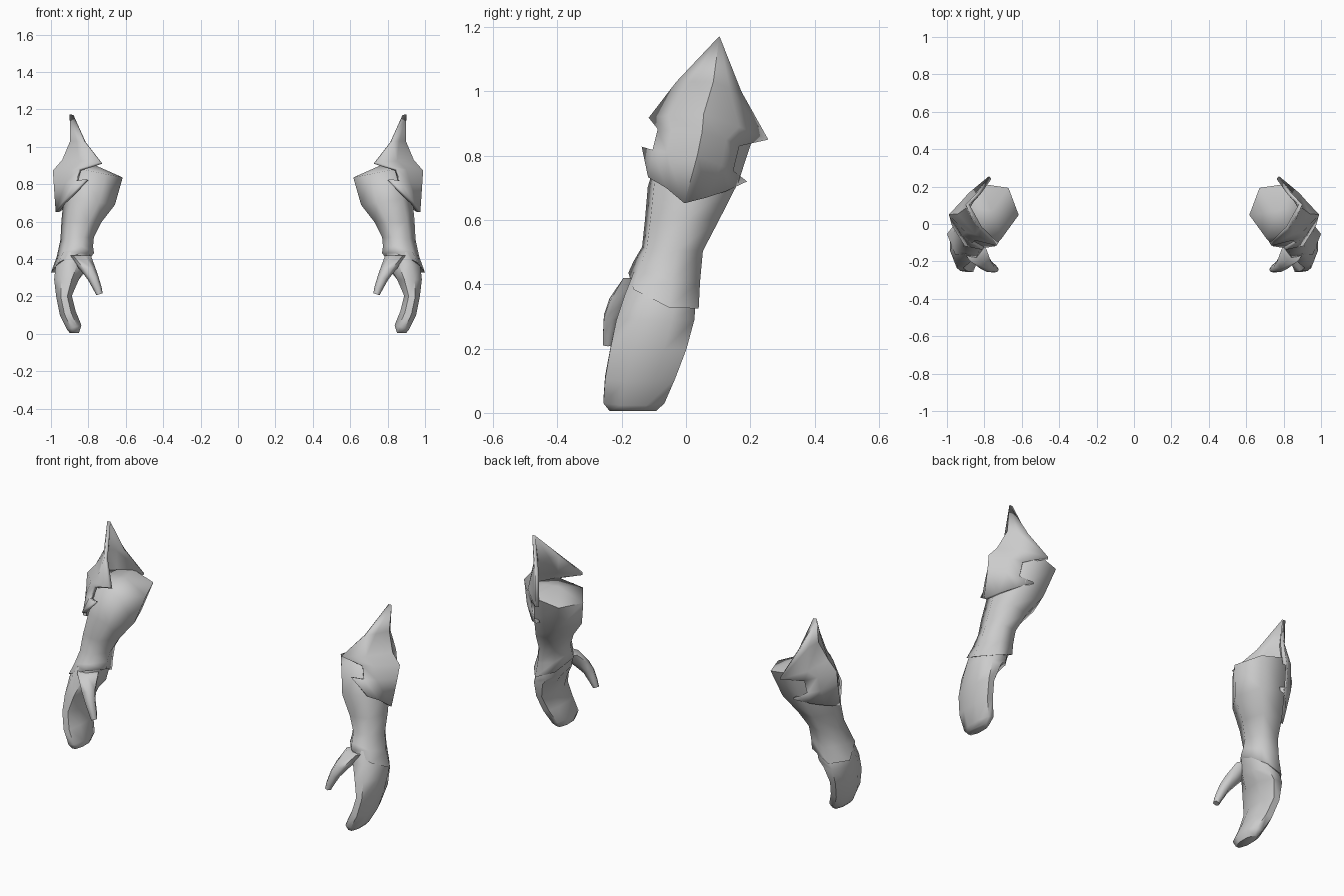
import bpy, bmesh, math

if "Cube" in bpy.data.objects:
    bpy.data.objects.remove(bpy.data.objects["Cube"])

metal = bpy.data.materials.new("plain grey")
metal.diffuse_color = (0.6, 0.6, 0.6, 1)
metal.use_nodes = True
metal.node_tree.nodes["Principled BSDF"].inputs["Base Color"].default_value = metal.diffuse_color


def finish(name, bm, angle, thickness=0):
    """Turn a bmesh into a smooth object mirrored to the other arm."""
    bmesh.ops.recalc_face_normals(bm, faces=bm.faces)
    mesh = bpy.data.meshes.new(name)
    bm.to_mesh(mesh)
    bm.free()
    mesh.materials.append(metal)
    ob = bpy.data.objects.new(name, mesh)
    bpy.context.collection.objects.link(ob)
    if thickness:
        solid = ob.modifiers.new("thickness", 'SOLIDIFY')
        solid.thickness = thickness
        solid.offset = -1
    mirror = ob.modifiers.new("other_arm", 'MIRROR')
    mirror.use_mirror_merge = False
    bpy.ops.object.select_all(action='DESELECT')
    ob.select_set(True)
    bpy.context.view_layer.objects.active = ob
    bpy.ops.object.shade_smooth_by_angle(angle=math.radians(angle))
    return ob


def loft(name, rings, sides, turn, angle, dome=0.0, grow=1.0):
    """Rings are (cx, cy, z, rx, ry, x slope, y slope), joined and capped."""
    bm = bmesh.new()
    loops = []
    for cx, cy, z, rx, ry, sx, sy in rings:
        loop = []
        for i in range(sides):
            a = math.radians(turn) + math.tau * i / sides
            dx, dy = rx * grow * math.cos(a), ry * grow * math.sin(a)
            loop.append(bm.verts.new((cx + dx, cy + dy, z + sx * dx + sy * dy)))
        loops.append(loop)
    for lo, hi in zip(loops, loops[1:]):
        for i in range(sides):
            j = (i + 1) % sides
            bm.faces.new((lo[i], lo[j], hi[j], hi[i]))
    bm.faces.new(loops[0])
    top = bm.verts.new((rings[-1][0], rings[-1][1], rings[-1][2] + dome))
    for i in range(sides):
        bm.faces.new((loops[-1][i], loops[-1][(i + 1) % sides], top))
    return finish(name, bm, angle)


# Forearm sleeve: flared cuff, narrow wrist, wide elbow with a low cap
loft("forearm", [
    (.885, -.070, .38, .116, .118, -.40, -.35),
    (.872, -.060, .44, .098, .112, -.25, -.20),
    (.860, -.042, .51, .090, .102, -.05, -.05),
    (.838, -.012, .60, .107, .125, .05, 0),
    (.795, .022, .71, .138, .152, .15, 0),
    (.760, .070, .865, .145, .156, .20, 0),
], 6, 8, 80, dome=.035)

# Mitten hand curving down and inward
loft("hand", [
    (.875, -.165, .006, .026, .075, 0, 0),
    (.876, -.162, .035, .040, .098, -.3, 0),
    (.910, -.143, .11, .043, .112, -.3, 0),
    (.930, -.117, .20, .043, .122, -.1, 0),
    (.917, -.095, .29, .068, .125, 0, 0),
    (.893, -.080, .35, .085, .112, 0, -.2),
    (.870, -.070, .42, .080, .095, 0, -.2),
], 8, 22.5, 60, grow=1.05)

# Thumb, reaching forward and inward
loft("thumb", [
    (.740, -.243, .212, .016, .016, -.3, 0),
    (.752, -.238, .245, .021, .022, -.3, 0),
    (.775, -.228, .300, .026, .030, -.4, 0),
    (.803, -.200, .350, .036, .042, -.3, 0),
    (.850, -.140, .420, .060, .060, 0, 0),
], 6, 0, 70, grow=1.05)

# Pointed elbow guard: rows run from the front edge, over the ridge, to the back edge
rows = [
    [(.826, -.03, 1.03), (.862, .015, 1.03), (.898, .085, 1.03), (.870, .135, 1.01), (.835, .172, 1.00)],
    [(.735, -.116, .918), (.850, -.055, .925), (.940, .055, .93), (.885, .165, .89), (.775, .256, .85)],
    [(.850, -.088, .883), (.900, -.045, .88), (.990, .05, .873), (.920, .125, .85), (.865, .166, .83)],
    [(.870, -.104, .818), (.920, -.060, .81), (.985, .035, .80), (.930, .110, .77), (.870, .147, .753)],
    [(.905, -.118, .733), (.940, -.062, .70), (.975, -.005, .652), (.935, .065, .67), (.885, .126, .69)],
]
bm = bmesh.new()
peak = bm.verts.new((.9, .104, 1.172))
grid = [[bm.verts.new(p) for p in row] for row in rows]
for a, b in zip(grid[0], grid[0][1:]):
    bm.faces.new((peak, a, b))
for up, low in zip(grid, grid[1:]):
    for i in range(4):
        bm.faces.new((up[i], low[i], low[i + 1], up[i + 1]))
# lower barbs below the notches
for side, tip in ((0, (.81, -.138, .828)), (-1, (.815, .19, .72))):
    bm.faces.new((grid[3][side], bm.verts.new(tip), grid[4][side]))
finish("elbow_guard", bm, 50, thickness=.02)
